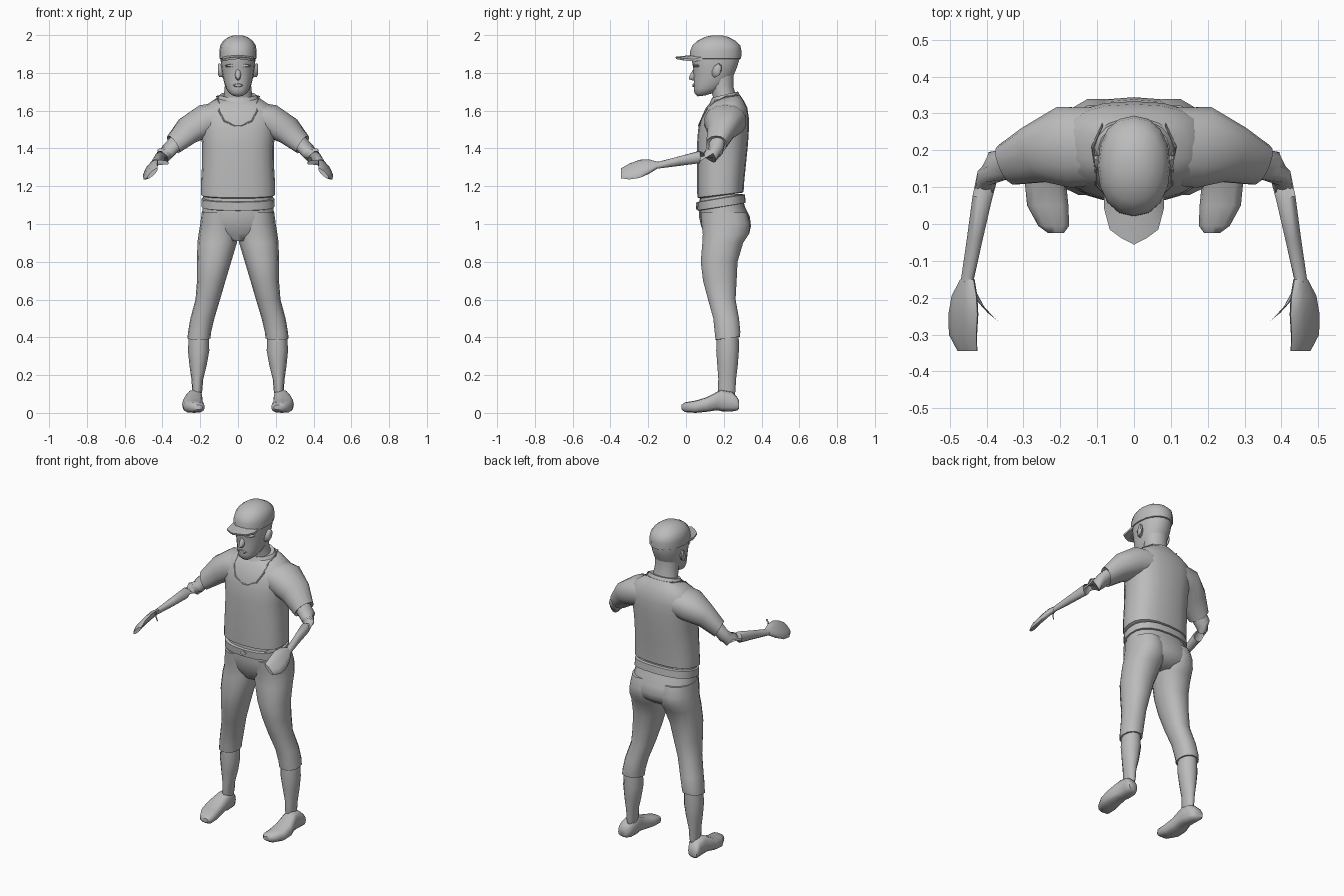
import bpy, bmesh, math
from mathutils import Vector
from mathutils.bvhtree import BVHTree

grey = bpy.data.materials.new("plain_grey")
grey.diffuse_color = (0.5, 0.5, 0.5, 1)


def finish(name, bm, angle=50):
    bmesh.ops.recalc_face_normals(bm, faces=bm.faces)
    me = bpy.data.meshes.new(name)
    bm.to_mesh(me)
    bm.free()
    me.materials.append(grey)
    ob = bpy.data.objects.new(name, me)
    bpy.context.collection.objects.link(ob)
    bpy.ops.object.select_all(action='DESELECT')
    ob.select_set(True)
    bpy.context.view_layer.objects.active = ob
    bpy.ops.object.shade_smooth_by_angle(angle=math.radians(angle))
    return ob


def loft(name, rings, n=14, power=1.0, sides=(1,), angle=50):
    """Skin rings given as (centre, u half axis, v half axis); sides mirror x."""
    def bend(t):
        return math.copysign(abs(t) ** power, t)
    out = []
    for s in sides:
        bm = bmesh.new()
        loops = []
        for c, u, v in rings:
            loop = []
            for i in range(n):
                a = 2 * math.pi * i / n
                p = Vector(c) + Vector(u) * bend(math.cos(a)) + Vector(v) * bend(math.sin(a))
                loop.append(bm.verts.new((p.x * s, p.y, p.z)))
            loops.append(loop)
        for a, b in zip(loops, loops[1:]):
            for i in range(n):
                j = (i + 1) % n
                bm.faces.new((a[i], a[j], b[j], b[i]))
        bm.faces.new(loops[0])
        bm.faces.new(loops[-1])
        tag = name if len(sides) == 1 else ("right_" if s < 0 else "left_") + name
        out.append(finish(tag, bm, angle))
    return out


def flat(z, x0, x1, y0, y1, tilt=0.0):
    """Horizontal ring from its extents; tilt raises the back."""
    h = (y1 - y0) / 2
    return (((x0 + x1) / 2, (y0 + y1) / 2, z), ((x1 - x0) / 2, 0, 0), (0, h, tilt))


def wide(z, r, y0, y1, tilt=0.0):
    return flat(z, -r, r, y0, y1, tilt)


def cross(y, cx, hw, z0, z1):
    """Upright ring facing along y."""
    return ((cx, y, (z0 + z1) / 2), (hw, 0, 0), (0, 0, (z1 - z0) / 2))


BOTH = (1, -1)

# Shirt body
shirt = loft("shirt", [
    wide(1.15, .185, .075, .295, .015), wide(1.155, .197, .06, .305, .015),
    wide(1.22, .196, .058, .308), wide(1.32, .19, .058, .318), wide(1.42, .19, .058, .328),
    wide(1.50, .20, .064, .333), wide(1.56, .205, .08, .333), wide(1.615, .19, .105, .325),
    wide(1.645, .145, .122, .305, .01), wide(1.668, .105, .135, .285, .016),
], n=20, power=.8)[0]

# Sleeves
loft("sleeve", [
    ((.07, .212, 1.565), (0, 0, .085), (0, .105, 0)),
    ((.185, .208, 1.542), (.02, 0, .086), (.02, .112, 0)),
    ((.265, .188, 1.495), (.037, 0, .064), (.03, .075, 0)),
    ((.343, .16, 1.42), (.026, 0, .046), (.02, .054, 0)),
    ((.338, .162, 1.425), (.021, 0, .038), (.016, .045, 0)),
], n=14, power=.9, sides=BOTH)

# Arms
loft("arm", [
    ((.325, .165, 1.435), (.022, 0, .035), (.016, .042, 0)),
    ((.372, .157, 1.385), (.022, 0, .035), (.016, .040, 0)),
    ((.398, .130, 1.362), (.026, .014, .012), (-.012, .024, -.036)),
    ((.412, .07, 1.354), (.026, .006, 0), (0, 0, .034)),
    ((.432, -.04, 1.332), (.021, .004, 0), (0, 0, .026)),
    ((.451, -.145, 1.312), (.016, 0, -.012), (.008, 0, .014)),
    ((.455, -.17, 1.310), (.017, 0, -.016), (.008, 0, .010)),
], n=10, sides=BOTH)

# Hands: flat tilted slabs with a thumb
loft("hand", [
    ((.452, -.150, 1.312), (.016, 0, -.014), (.010, 0, .010)),
    ((.460, -.195, 1.304), (.032, 0, -.036), (.013, 0, .012)),
    ((.463, -.245, 1.292), (.038, 0, -.048), (.014, 0, .010)),
    ((.464, -.300, 1.278), (.036, 0, -.042), (.013, 0, .010)),
    ((.452, -.345, 1.268), (.026, 0, -.026), (.008, 0, .006)),
], n=10, power=.85, sides=BOTH)
loft("thumb", [
    ((.448, -.165, 1.315), (.016, .012, 0), (0, 0, .014)),
    ((.418, -.215, 1.325), (.012, .010, 0), (0, 0, .013)),
    ((.386, -.250, 1.326), (.010, .008, 0), (0, 0, .011)),
    ((.371, -.261, 1.322), (.005, .004, 0), (0, 0, .006)),
], n=8, sides=BOTH)

# Hips and belt
loft("hips", [
    wide(1.16, .18, .075, .295), wide(1.09, .186, .070, .312), wide(1.04, .194, .068, .338),
    wide(.99, .196, .08, .344), wide(.95, .16, .095, .335), wide(.91, .08, .12, .28),
], n=20, power=.85)
loft("belt", [
    wide(1.09, .186, .068, .308, .02), wide(1.092, .194, .061, .316, .02),
    wide(1.135, .192, .058, .312, .02), wide(1.138, .182, .068, .3, .02),
], n=20, power=.8)
loft("buckle", [cross(.062, -.005, .022, 1.078, 1.115), cross(.054, -.005, .022, 1.078, 1.115)],
     n=4, angle=30)

# Trouser legs, ending just below the knee
loft("trouser_leg", [
    flat(1.06, .01, .192, .075, .325), flat(1.0, .002, .2, .08, .342),
    flat(.945, -.002, .209, .086, .335), flat(.9, .006, .215, .084, .305),
    flat(.8, .036, .217, .076, .275), flat(.7, .066, .217, .088, .270),
    flat(.6, .095, .225, .115, .264), flat(.5, .125, .252, .143, .282),
    flat(.43, .142, .264, .150, .289), flat(.395, .146, .268, .155, .287, .008),
    flat(.395, .156, .258, .165, .277, .008),
], n=14, power=.9, sides=BOTH)

# Socks
loft("sock", [
    flat(.41, .154, .26, .163, .279), flat(.33, .152, .265, .160, .280),
    flat(.25, .166, .257, .166, .274), flat(.18, .184, .247, .171, .265),
    flat(.12, .189, .242, .169, .262), flat(.09, .195, .24, .175, .258),
], n=12, sides=BOTH)

# Shoes, toes turned slightly inward
loft("shoe", [
    cross(-.024, .212, .022, .018, .042), cross(-.005, .218, .042, .004, .056),
    cross(.05, .234, .056, 0, .065), cross(.11, .240, .056, .006, .083),
    cross(.165, .234, .047, .014, .112), cross(.19, .230, .043, .008, .122),
    cross(.245, .232, .042, .008, .112), cross(.27, .240, .036, .012, .085),
    cross(.281, .246, .024, .022, .065),
], n=12, power=.7, sides=BOTH)

# Neck with shirt collar
loft("neck", [
    wide(1.61, .088, .15, .28), wide(1.67, .076, .142, .268), wide(1.73, .070, .125, .252),
    wide(1.80, .072, .11, .255),
], n=14)
loft("collar", [
    wide(1.648, .118, .122, .295, .016), wide(1.685, .096, .138, .275, .016),
    wide(1.682, .082, .15, .262, .016),
], n=16)

# Head
loft("head", [
    wide(1.678, .024, .062, .10, .002), wide(1.692, .046, .044, .14), wide(1.715, .062, .040, .195),
    wide(1.75, .074, .040, .235), wide(1.79, .083, .040, .255), wide(1.83, .089, .036, .272),
    wide(1.87, .092, .028, .284), wide(1.91, .09, .03, .284),
], n=18, power=.92)

# Face details
loft("nose", [
    cross(.052, 0, .019, 1.755, 1.84), cross(.030, 0, .013, 1.762, 1.805),
    cross(.016, 0, .007, 1.766, 1.779),
], n=8)
loft("mouth", [cross(.05, 0, .03, 1.722, 1.746), cross(.035, 0, .018, 1.726, 1.742)], n=8)
loft("brow", [cross(.07, .036, .034, 1.826, 1.85), cross(.037, .034, .024, 1.832, 1.846)],
     n=8, sides=BOTH)
loft("ear", [
    ((.078, .155, 1.81), (0, .020, 0), (0, .006, .034)),
    ((.100, .168, 1.815), (0, .021, 0), (0, .006, .036)),
    ((.107, .172, 1.818), (0, .013, 0), (0, .004, .025)),
], n=8, sides=BOTH)

# Cap crown and curved brim
loft("cap", [
    wide(1.873, .09, .03, .284), wide(1.876, .098, .020, .292), wide(1.915, .099, .022, .294),
    wide(1.945, .094, .034, .288), wide(1.970, .078, .060, .262), wide(1.990, .05, .10, .225),
    wide(1.999, .02, .14, .19),
], n=16, power=.92)
bm = bmesh.new()
rows = []
for x, back, front, drop in [(-.082, .09, .045, .012), (-.066, .07, -.015, .008), (-.035, .06, -.038, .003),
                             (0, .06, -.056, 0), (.035, .06, -.038, .003), (.066, .07, -.015, .008),
                             (.082, .09, .045, .012)]:
    rows.append([bm.verts.new((x, y, z - drop)) for y, z in
                 ((back, 1.898), (front, 1.885), (front + .004, 1.873), (back, 1.880))])
for a, b in zip(rows, rows[1:]):
    for i in range(4):
        j = (i + 1) % 4
        bm.faces.new((a[i], a[j], b[j], b[i]))
bm.faces.new(rows[0])
bm.faces.new(rows[-1])
finish("cap_brim", bm, 40)

# Neck cord lying on the chest
tree = BVHTree.FromPolygons([v.co.copy() for v in shirt.data.vertices],
                            [tuple(p.vertices) for p in shirt.data.polygons])
path = [Vector((.085, .27, 1.682)), Vector((.112, .21, 1.675))]
for x, z in ((.103, 1.645), (.102, 1.60), (.072, 1.545), (.015, 1.52)):
    hit = tree.ray_cast(Vector((x, -1, z)), Vector((0, 1, 0)))[0]
    path.append((hit or Vector((x, .135, z))) + Vector((0, -.003, 0)))
path += [Vector((-p.x, p.y, p.z)) for p in reversed(path)]
rings = []
for i, p in enumerate(path):
    t = (path[(i + 1) % len(path)] - path[i - 1]).normalized()
    u = t.cross(Vector((0, 1, .3))).normalized()
    rings.append((p, u * .004, t.cross(u) * .004))
loft("neck_cord", rings, n=6)
